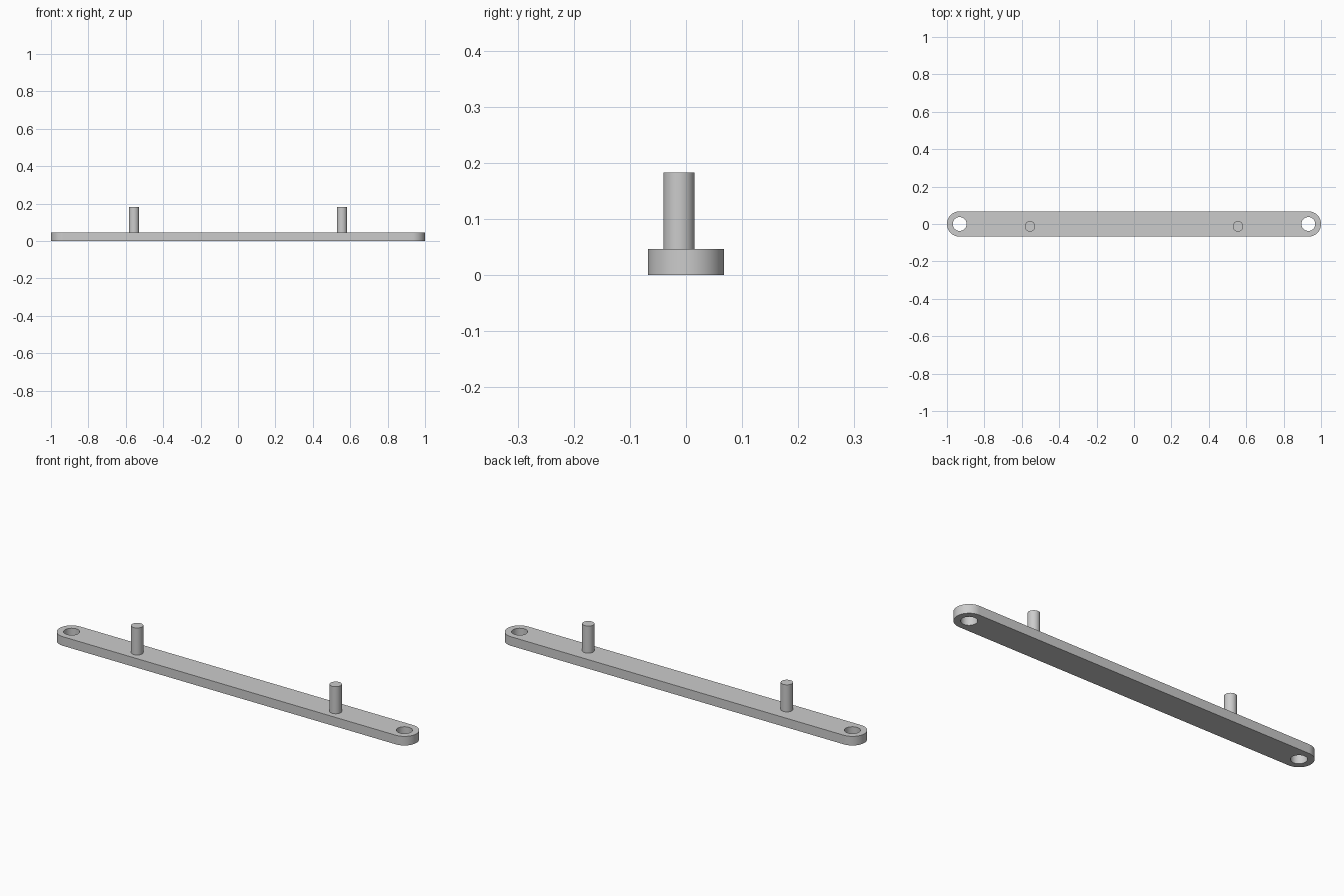
import bpy
import bmesh
from math import cos, sin, pi, radians

cube = bpy.data.objects.get("Cube")
if cube:
    bpy.data.objects.remove(cube, do_unlink=True)

END_X, HALF_WIDTH, THICKNESS = 0.932, 0.068, 0.046
HOLE_RADIUS = 0.037
PIN_X, PIN_Y, PIN_RADIUS, PIN_TOP = 0.556, -0.0125, 0.028, 0.183

grey = bpy.data.materials.new("plain grey")
grey.use_nodes = True
grey.diffuse_color = (0.6, 0.6, 0.6, 1)
grey.node_tree.nodes["Principled BSDF"].inputs["Base Color"].default_value = grey.diffuse_color


def arc(cx, radius, start, sweep, steps):
    return [(cx + radius * cos(start + sweep * i / steps),
             radius * sin(start + sweep * i / steps), 0) for i in range(steps + 1)]


def add_loop(bm, points):
    verts = [bm.verts.new(p) for p in points]
    return [bm.edges.new((a, b)) for a, b in zip(verts, verts[1:] + verts[:1])]


def finish(obj):
    if not obj.data.materials:
        obj.data.materials.append(grey)
    bpy.ops.object.select_all(action="DESELECT")
    obj.select_set(True)
    bpy.context.view_layer.objects.active = obj
    bpy.ops.object.shade_smooth_by_angle(angle=radians(30))


# Round-ended bar with a through hole at each end
bm = bmesh.new()
edges = add_loop(bm, arc(END_X, HALF_WIDTH, -pi / 2, pi, 32)
                 + arc(-END_X, HALF_WIDTH, pi / 2, pi, 32))
for side in (-1, 1):
    edges += add_loop(bm, arc(side * END_X, HOLE_RADIUS, 0, 2 * pi, 48)[:-1])
bmesh.ops.triangle_fill(bm, edges=edges, use_beauty=True)
top = bmesh.ops.extrude_face_region(bm, geom=bm.faces[:], use_keep_orig=True)
bmesh.ops.translate(bm, vec=(0, 0, THICKNESS),
                    verts=[g for g in top["geom"] if isinstance(g, bmesh.types.BMVert)])
bmesh.ops.recalc_face_normals(bm, faces=bm.faces)
mesh = bpy.data.meshes.new("bar")
bm.to_mesh(mesh)
bm.free()
bar = bpy.data.objects.new("bar", mesh)
bpy.context.collection.objects.link(bar)
finish(bar)

# Two upright pins
for name, side in (("left_pin", 1), ("right_pin", -1)):
    bpy.ops.mesh.primitive_cylinder_add(
        vertices=48, radius=PIN_RADIUS, depth=PIN_TOP - THICKNESS / 2,
        location=(side * PIN_X, PIN_Y, (PIN_TOP + THICKNESS / 2) / 2))
    pin = bpy.context.object
    pin.name = name
    finish(pin)
